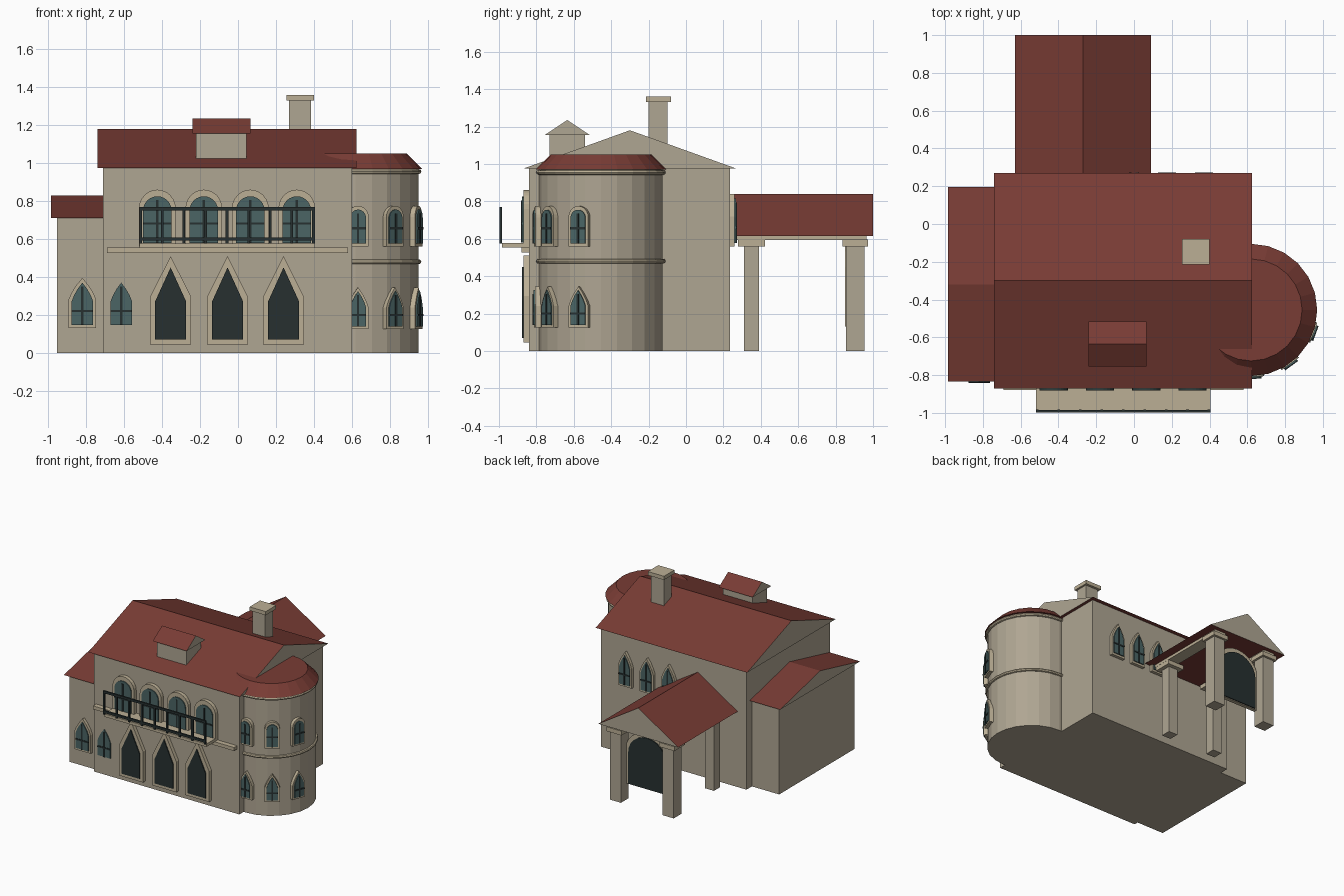
import bpy, bmesh, math
from mathutils import Vector, Matrix

if "Cube" in bpy.data.objects:
    bpy.data.objects.remove(bpy.data.objects["Cube"])


def material(name, r, g, b):
    m = bpy.data.materials.new(name)
    m.diffuse_color = (r, g, b, 1)
    m.use_nodes = True
    m.node_tree.nodes["Principled BSDF"].inputs["Base Color"].default_value = m.diffuse_color
    return m


WALL = material("stone_wall", 0.43, 0.38, 0.29)
TRIM = material("stone_trim", 0.50, 0.43, 0.30)
RED = material("red_tile", 0.19, 0.045, 0.035)
GLASS = material("window_glass", 0.07, 0.13, 0.13)
DARK = material("dark_metal", 0.02, 0.03, 0.03)


def finish(name, bm, *mats):
    bmesh.ops.recalc_face_normals(bm, faces=bm.faces)
    me = bpy.data.meshes.new(name)
    bm.to_mesh(me)
    bm.free()
    for m in mats:
        me.materials.append(m)
    ob = bpy.data.objects.new(name, me)
    bpy.context.collection.objects.link(ob)
    return ob


def box(name, x0, x1, y0, y1, z0, z1, mat):
    bm = bmesh.new()
    bmesh.ops.create_cube(bm, size=1)
    for v in bm.verts:
        v.co = Vector(((x0 + x1) / 2 + v.co.x * (x1 - x0),
                       (y0 + y1) / 2 + v.co.y * (y1 - y0),
                       (z0 + z1) / 2 + v.co.z * (z1 - z0)))
    return finish(name, bm, mat)


def prism(bm, pts, vec):
    """Extrude a closed outline along a vector; returns the two end caps."""
    a = bm.faces.new([bm.verts.new(p) for p in pts])
    res = bmesh.ops.extrude_face_region(bm, geom=[a], use_keep_orig=True)
    top = [g for g in res["geom"] if isinstance(g, bmesh.types.BMFace)]
    verts = [g for g in res["geom"] if isinstance(g, bmesh.types.BMVert)]
    bmesh.ops.translate(bm, verts=verts, vec=vec)
    return [a] + top


def gable_roof(name, x0, x1, y0, y1, z0, z1, along_x=True):
    bm = bmesh.new()
    if along_x:
        pts = [(x0, y0, z0), (x0, y1, z0), (x0, (y0 + y1) / 2, z1)]
        vec = (x1 - x0, 0, 0)
    else:
        pts = [(x0, y0, z0), (x1, y0, z0), ((x0 + x1) / 2, y0, z1)]
        vec = (0, y1 - y0, 0)
    for f in prism(bm, pts, vec):
        f.material_index = 1
    return finish(name, bm, RED, WALL)


def arch(hw, z0, spring, top, kind):
    """Window outline in (u, z): straight point, curved point or round head."""
    pts = [(-hw, z0), (hw, z0)]
    n = {"point": 1, "gothic": 3, "round": 6}[kind]
    right = []
    for i in range(n + 1):
        t = i / n
        if kind == "round":
            a = t * math.pi / 2
            right.append((hw * math.cos(a), spring + (top - spring) * math.sin(a)))
        else:
            bulge = 0.12 * hw * math.sin(math.pi * t) if n > 1 else 0
            right.append((hw * (1 - t) + bulge, spring + (top - spring) * t))
    return pts + right + [(-u, z) for u, z in reversed(right[:-1])]


def opening(name, x, y, angle, kind, outer, inner, mat=GLASS, bars=True, depth=0.025):
    """Frame and pane on a wall at (x, y) facing the given angle (degrees)."""
    a = math.radians(angle)
    place = Matrix.Translation((x, y, 0)) @ Matrix.Rotation(a + math.pi / 2, 4, "Z")
    layers = [("frame", outer, depth, TRIM), ("pane", inner, depth + 0.008, mat)]
    for part, dims, d, m in layers:
        if dims:
            bm = bmesh.new()
            prism(bm, [(u, 0.02, z) for u, z in arch(*dims, kind)], (0, -0.02 - d, 0))
            finish(f"{name}_{part}", bm, m).matrix_world = place
    if bars:
        hw, z0, spring, top = inner
        d = depth + 0.012
        mid = z0 + (spring - z0) * 0.6
        for part, b in (("mullion", (-0.006, 0.006, z0, top - 0.02)),
                        ("crossbar", (-hw, hw, mid - 0.006, mid + 0.006))):
            box(f"{name}_{part}", b[0], b[1], -d, 0, b[2], b[3], DARK).matrix_world = place


# main house and side wing
box("main_walls", -0.71, 0.60, -0.84, 0.235, 0, 0.98, WALL)
gable_roof("main_roof", -0.74, 0.625, -0.87, 0.27, 0.975, 1.18)
box("wing_walls", -0.955, -0.70, -0.805, 0.165, 0, 0.715, WALL)
gable_roof("wing_roof", -0.985, -0.71, -0.835, 0.195, 0.71, 0.83)

# dormer and chimney
box("dormer_walls", -0.22, 0.045, -0.73, -0.54, 1.0, 1.16, WALL)
gable_roof("dormer_roof", -0.24, 0.065, -0.755, -0.515, 1.155, 1.235)
box("chimney", 0.27, 0.385, -0.20, -0.10, 1.0, 1.335, WALL)
box("chimney_cap", 0.255, 0.40, -0.215, -0.08, 1.33, 1.36, TRIM)

# round tower
TX, TY = 0.62, -0.455


def tower_part(name, r1, r2, z0, z1, mat):
    bm = bmesh.new()
    bmesh.ops.create_cone(bm, cap_ends=True, segments=24, radius1=r1, radius2=r2, depth=z1 - z0)
    bmesh.ops.translate(bm, verts=bm.verts, vec=(TX, TY, (z0 + z1) / 2))
    return finish(name, bm, mat)


tower_part("tower_walls", 0.33, 0.33, 0, 0.975, WALL)
tower_part("tower_roof", 0.35, 0.27, 0.97, 1.05, RED)
for z in (0.48, 0.955):
    bpy.ops.mesh.primitive_torus_add(location=(TX, TY, z), major_segments=24, minor_segments=8,
                                     major_radius=0.333, minor_radius=0.013)
    band = bpy.context.object
    band.name = "tower_band"
    band.data.materials.append(TRIM)
for ang in (-88, -54, -20):
    a = math.radians(ang)
    px, py = TX + 0.328 * math.cos(a), TY + 0.328 * math.sin(a)
    opening("tower_lower_window", px, py, ang, "gothic",
            (0.056, 0.125, 0.24, 0.345), (0.042, 0.14, 0.24, 0.325))
    opening("tower_upper_window", px, py, ang, "round",
            (0.056, 0.56, 0.715, 0.775), (0.042, 0.575, 0.71, 0.755))

# front entrance arches, balcony windows and small windows
for x in (-0.355, -0.055, 0.24):
    opening("entrance_arch", x, -0.84, -90, "point",
            (0.108, 0.045, 0.295, 0.51), (0.082, 0.07, 0.27, 0.45), DARK, False, 0.03)
for x in (-0.425, -0.18, 0.065, 0.31):
    opening("balcony_window", x, -0.84, -90, "round",
            (0.097, 0.56, 0.76, 0.86), (0.075, 0.58, 0.75, 0.825), depth=0.03)
opening("wing_window", -0.82, -0.805, -90, "gothic",
        (0.073, 0.13, 0.28, 0.395), (0.057, 0.147, 0.27, 0.37))
opening("front_small_window", -0.615, -0.84, -90, "gothic",
        None, (0.057, 0.147, 0.27, 0.37), depth=0.0)

# rear windows
for x in (-0.02, 0.175, 0.37):
    opening("rear_window", x, 0.235, 90, "gothic",
            (0.062, 0.56, 0.72, 0.84), (0.047, 0.577, 0.715, 0.815))

# balcony with railing
box("facade_ledge", -0.69, 0.58, -0.88, -0.83, 0.527, 0.555, TRIM)
box("balcony_slab", -0.52, 0.405, -0.985, -0.83, 0.553, 0.577, TRIM)
for z in (0.60, 0.76):
    box("railing_bar", -0.52, 0.405, -0.998, -0.984, z - 0.009, z + 0.009, DARK)
for i in range(9):
    x = -0.513 + i * 0.1138
    box("railing_post", x - 0.007, x + 0.007, -0.997, -0.983, 0.575, 0.765, DARK)

# rear porch: roof, beams, columns and standing arch panel
gable_roof("porch_roof", -0.63, 0.09, 0.23, 1.0, 0.615, 0.84, along_x=False)
for s in (-1, 1):
    cx = -0.27 + s * 0.238
    box("porch_beam", cx - 0.05, cx + 0.05, 0.23, 0.965, 0.593, 0.618, TRIM)
    for cx, cy, h, c in ((cx, 0.905, 0.05, 0.068), (-0.27 + s * 0.215, 0.35, 0.04, 0.072)):
        box("porch_column", cx - h, cx + h, cy - h, cy + h, 0, 0.565, WALL)
        box("column_capital", cx - c, cx + c, cy - c, cy + c, 0.56, 0.595, TRIM)
opening("porch_arch", -0.27, 0.87, 90, "round",
        (0.20, 0.13, 0.40, 0.585), (0.17, 0.135, 0.39, 0.55), DARK, False, 0.01)
